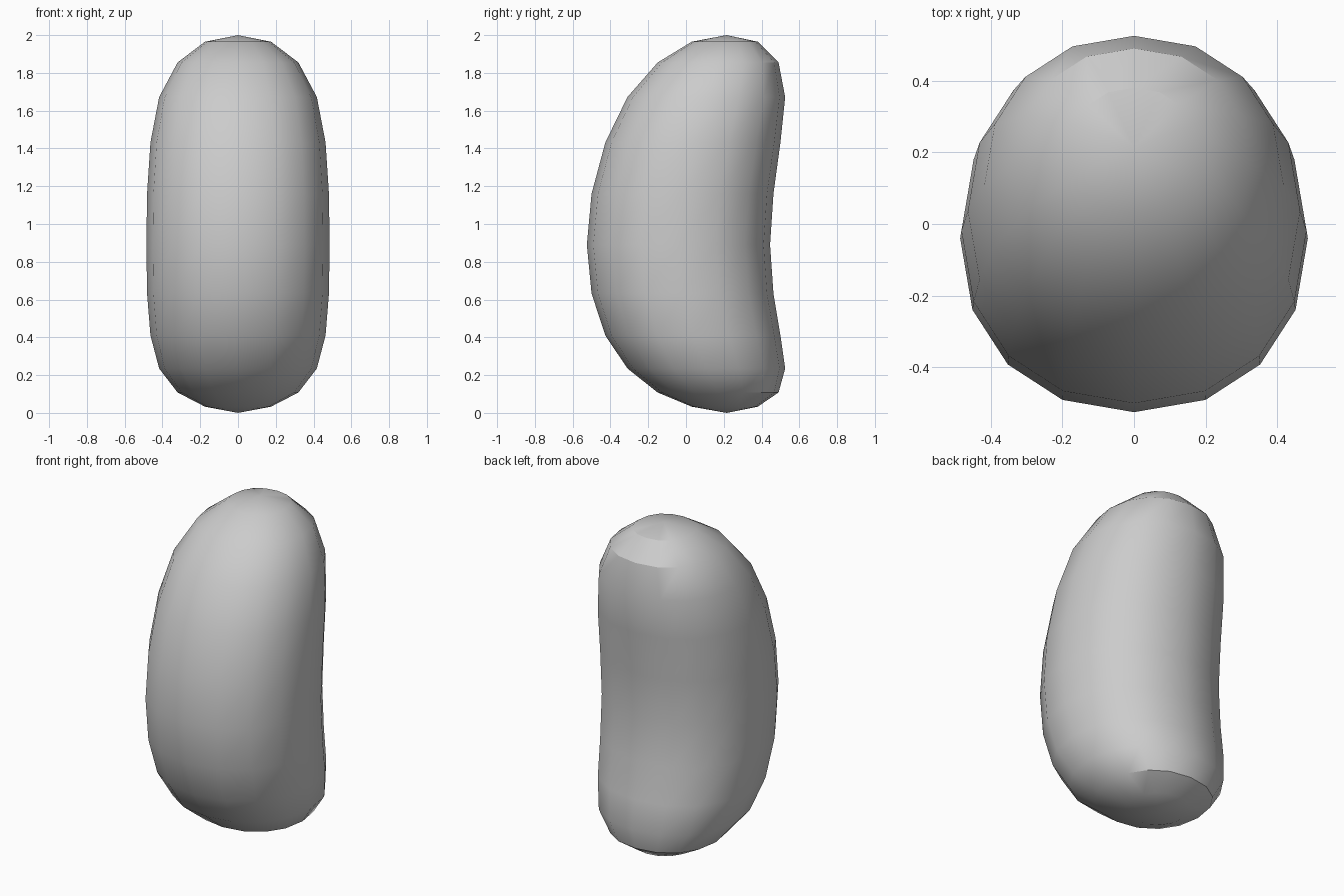
import bpy, bmesh, math

if "Cube" in bpy.data.objects:
    bpy.data.objects.remove(bpy.data.objects["Cube"])

SEGMENTS = 16
# Horizontal rings, bottom to top: (height, y of back edge, y of front edge)
RINGS = [
    (0.033, 0.380, 0.030), (0.108, 0.490, -0.150), (0.235, 0.525, -0.310),
    (0.410, 0.500, -0.427), (0.632, 0.463, -0.500), (0.890, 0.445, -0.525),
    (1.160, 0.463, -0.500), (1.432, 0.500, -0.427), (1.672, 0.525, -0.310),
    (1.855, 0.490, -0.150), (1.965, 0.380, 0.030),
]
POLE_Y = 0.215


def soft(v):
    """Slightly squared circle coordinate."""
    return math.copysign(abs(v) ** 0.925, v) if abs(v) > 1e-6 else 0.0


bm = bmesh.new()

# Bean rings
loops = []
for z, back, front in RINGS:
    centre, radius = (back + front) / 2, (back - front) / 2
    loop = []
    for i in range(SEGMENTS):
        a = 2 * math.pi * i / SEGMENTS
        loop.append(bm.verts.new((radius * soft(math.cos(a)),
                                  centre + radius * soft(math.sin(a)), z)))
    loops.append(loop)

# Side walls and pole fans
bottom = bm.verts.new((0, POLE_Y, 0.0))
top = bm.verts.new((0, POLE_Y, 2.0))
for i in range(SEGMENTS):
    j = (i + 1) % SEGMENTS
    for low, high in zip(loops, loops[1:]):
        bm.faces.new((low[i], low[j], high[j], high[i]))
    bm.faces.new((bottom, loops[0][j], loops[0][i]))
    bm.faces.new((top, loops[-1][i], loops[-1][j]))
bmesh.ops.recalc_face_normals(bm, faces=bm.faces)

mesh = bpy.data.meshes.new("bean_body")
bm.to_mesh(mesh)
bm.free()
bean = bpy.data.objects.new("bean_body", mesh)
bpy.context.collection.objects.link(bean)

# Smooth skin with the tight end folds kept crisp
bpy.context.view_layer.objects.active = bean
bean.select_set(True)
bpy.ops.object.shade_smooth_by_angle(angle=math.radians(30))
